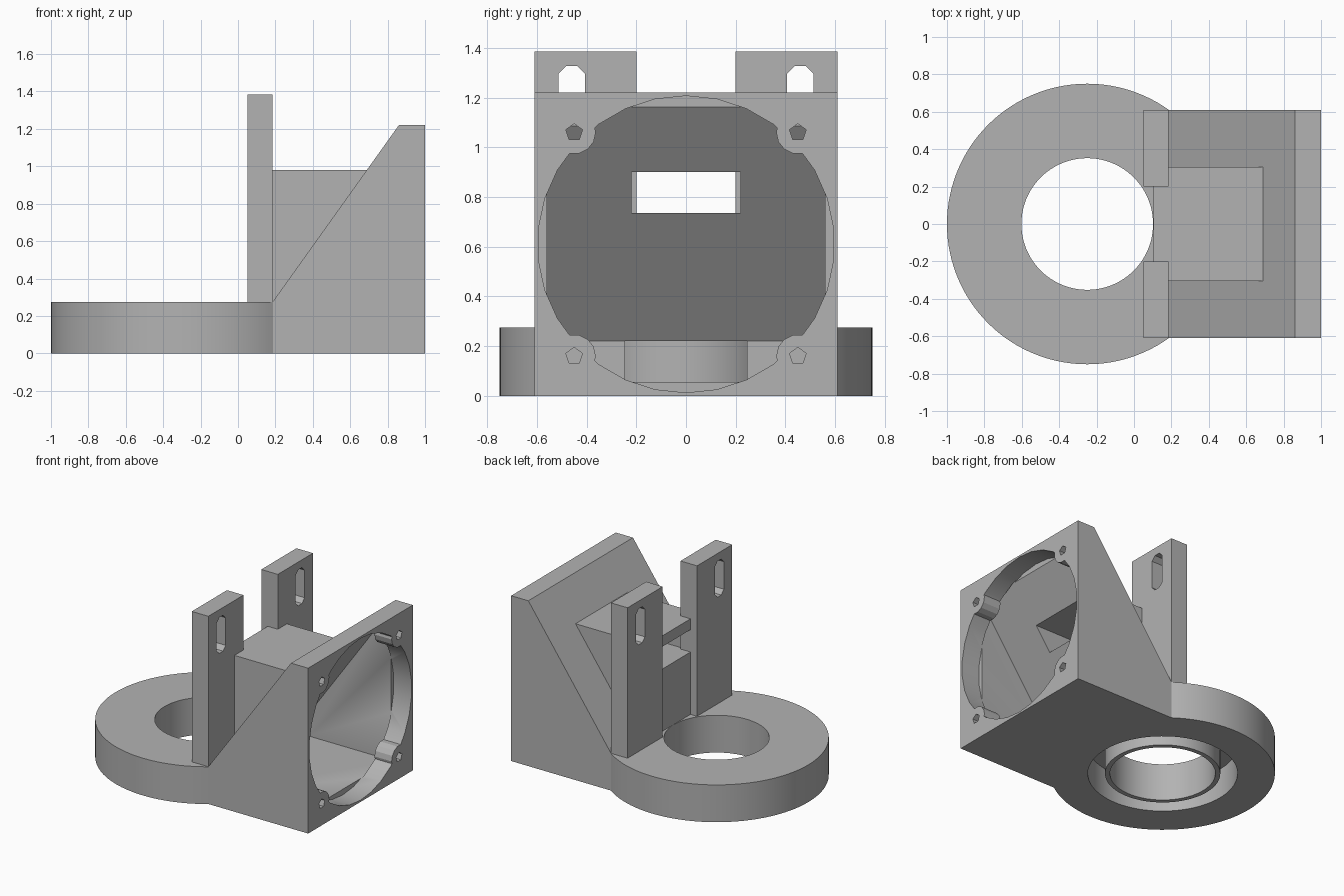
import bpy, bmesh, math
from mathutils import Matrix, Vector

cube = bpy.data.objects.get("Cube")
if cube:
    bpy.data.objects.remove(cube, do_unlink=True)

grey = bpy.data.materials.new("plain_grey")
grey.use_nodes = True
GREY = (0.45, 0.45, 0.45, 1)
grey.diffuse_color = GREY
grey.node_tree.nodes["Principled BSDF"].inputs["Base Color"].default_value = GREY

RING_X = -0.25    # ring centre
JOIN_X = 0.185    # where ring and duct meet
FAN_Z = 0.61      # fan opening centre
HALF = 0.61       # duct half width
WALL = 0.055


def prism(name, points, axis, lo, hi):
    """Extrude a closed outline along an axis: 'x' takes (y, z), 'y' (x, z), 'z' (x, y)."""
    place = {"x": lambda a, b: Vector((lo, a, b)),
             "y": lambda a, b: Vector((a, lo, b)),
             "z": lambda a, b: Vector((a, b, lo))}[axis]
    bm = bmesh.new()
    face = bm.faces.new([bm.verts.new(place(a, b)) for a, b in points])
    new = bmesh.ops.extrude_face_region(bm, geom=[face])["geom"]
    shift = Vector([(hi - lo) * (axis == c) for c in "xyz"])
    bmesh.ops.translate(bm, vec=shift, verts=[v for v in new if isinstance(v, bmesh.types.BMVert)])
    bmesh.ops.recalc_face_normals(bm, faces=bm.faces)
    mesh = bpy.data.meshes.new(name)
    bm.to_mesh(mesh)
    bm.free()
    mesh.materials.append(grey)
    obj = bpy.data.objects.new(name, mesh)
    bpy.context.collection.objects.link(obj)
    return obj


def box(name, x, y, z):
    return prism(name, [(x[0], y[0]), (x[1], y[0]), (x[1], y[1]), (x[0], y[1])], "z", *z)


def circle(cx, cy, r, n, turn=0.0):
    return [(cx + r * math.cos(turn + math.tau * i / n),
             cy + r * math.sin(turn + math.tau * i / n)) for i in range(n)]


def combine(obj, tool, operation):
    mod = obj.modifiers.new(operation.lower(), "BOOLEAN")
    mod.operation = operation
    mod.solver = "EXACT"
    mod.object = tool
    bpy.context.view_layer.objects.active = obj
    bpy.ops.object.modifier_apply(modifier=mod.name)
    bpy.data.objects.remove(tool, do_unlink=True)


def finish(obj):
    bpy.ops.object.select_all(action="DESELECT")
    obj.select_set(True)
    bpy.context.view_layer.objects.active = obj
    bpy.ops.object.shade_smooth_by_angle(angle=math.radians(25))


# Wedge-shaped fan duct
body = prism("fan_duct_and_ring",
             [(JOIN_X, 0), (1, 0), (1, 1.22), (0.86, 1.22), (JOIN_X, 0.275)], "y", -HALF, HALF)

# Air ring, trimmed just inside the duct
ring = prism("ring", circle(RING_X, 0, 0.75, 120), "z", 0, 0.275)
combine(ring, box("trim", (0.22, 1), (-1, 1), (-1, 1)), "DIFFERENCE")
combine(body, ring, "UNION")
combine(body, prism("ring_hole", circle(RING_X, 0, 0.352, 96), "z", -0.1, 0.4), "DIFFERENCE")

# Block on the slope that carries the upper nozzle
combine(body, box("nozzle_block", (0.103, 0.69), (-0.305, 0.305), (0.25, 0.98)), "UNION")

# Hollow wedge inside the duct
combine(body, prism("cavity", [(JOIN_X, WALL), (0.86, WALL), (0.86, 1.17), (JOIN_X, 0.22)],
                    "y", -HALF + 0.05, HALF - 0.05), "DIFFERENCE")

# Ring channel, open underneath
channel = prism("channel", circle(RING_X, 0, 0.5, 96), "z", -0.05, 0.22)
combine(channel, prism("channel_core", circle(RING_X, 0, 0.385, 96), "z", -0.1, 0.4), "DIFFERENCE")
combine(body, channel, "DIFFERENCE")

# Upper nozzle slot
combine(body, box("nozzle_slot", (0, 0.7), (-0.22, 0.22), (0.735, 0.9)), "DIFFERENCE")

# Round fan opening with four screw bosses left standing
screws = [(sy * 0.45, FAN_Z + sz * 0.45) for sy in (-1, 1) for sz in (-1, 1)]
opening = prism("opening", circle(0, FAN_Z, 0.597, 30, math.pi / 2), "x", 0.855, 1.05)
for y, z in screws:
    combine(opening, prism("boss", circle(y, z, 0.087, 14), "x", 0.8, 1.1), "DIFFERENCE")
combine(body, opening, "DIFFERENCE")
for y, z in screws:
    combine(body, prism("screw_hole", circle(y, z, 0.035, 5, math.pi / 2), "x", 0.8, 1.1),
            "DIFFERENCE")
finish(body)

# Pair of upright mounting tabs with long eight-sided slots
for side, sign in (("left", 1), ("right", -1)):
    ys = sorted((sign * 0.2, sign * HALF))
    tab = box(side + "_mounting_tab", (0.05, JOIN_X), ys, (0.26, 1.385))
    ends = circle(sign * 0.46, 0, 0.057, 8, math.pi / 8)
    slot = [(y, z + (1.275 if z > 0 else 1.115)) for y, z in ends]
    combine(tab, prism("tab_slot", slot, "x", 0, 0.3), "DIFFERENCE")
    finish(tab)
